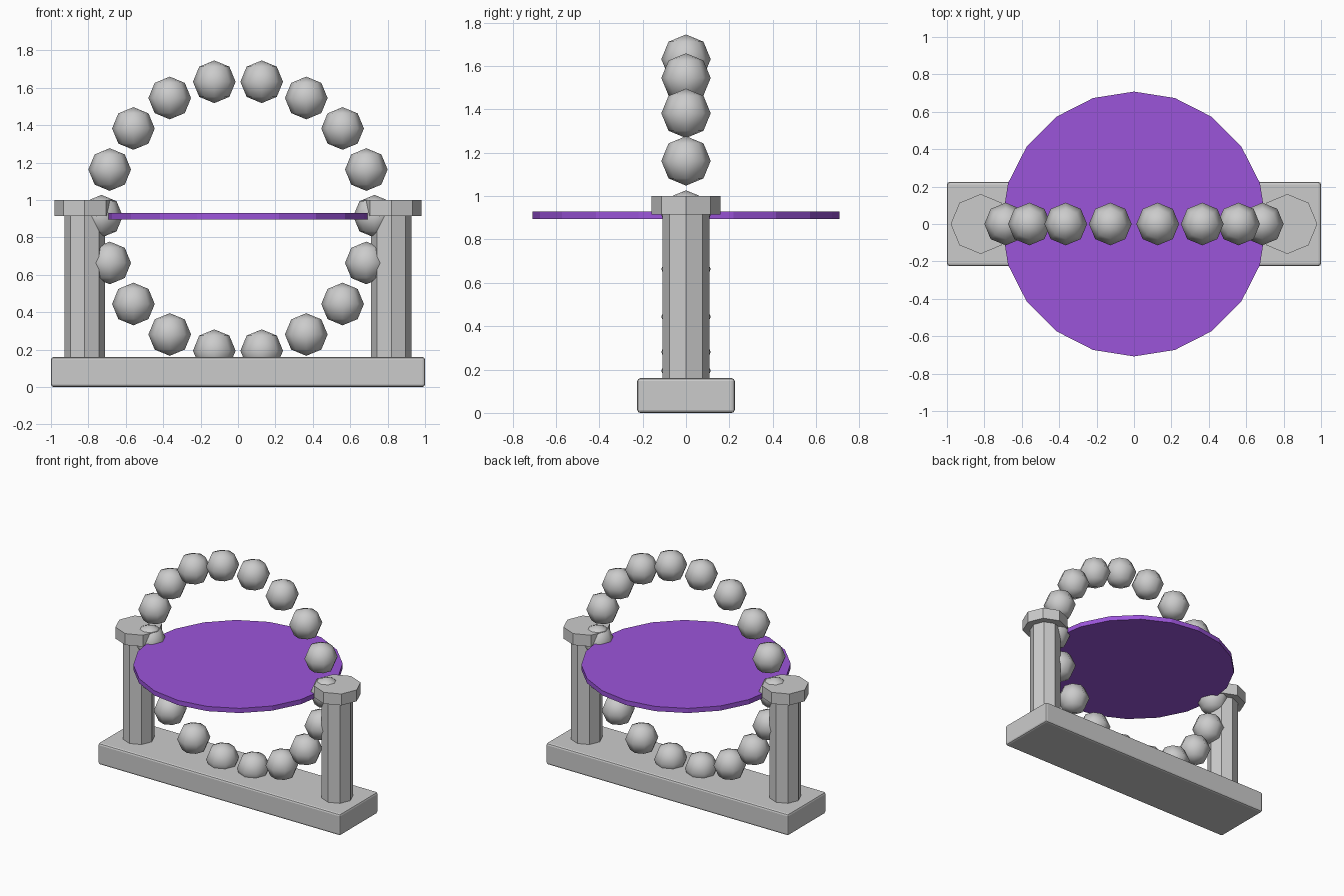
import bpy, math

if "Cube" in bpy.data.objects:
    bpy.data.objects.remove(bpy.data.objects["Cube"])


def finish(name, smooth=None):
    obj = bpy.context.object
    obj.name = name
    if smooth:
        bpy.ops.object.shade_smooth_by_angle(angle=math.radians(smooth))
    return obj


def prism(name, sides, radius, z0, z1, x=0):
    bpy.ops.mesh.primitive_cylinder_add(vertices=sides, radius=radius, depth=z1 - z0,
                                        location=(x, 0, (z0 + z1) / 2))
    return finish(name)


# base slab with softened edges
bpy.ops.mesh.primitive_cube_add(size=1, location=(0, 0, 0.08))
base = bpy.context.object
base.scale = (2.0, 0.45, 0.16)
bpy.ops.object.transform_apply(location=False, rotation=False, scale=True)
bevel = base.modifiers.new("soft_edges", 'BEVEL')
bevel.width = 0.014
bevel.segments = 2
finish("base")

# octagonal posts with wider caps
for side, x in (("left", -0.82), ("right", 0.82)):
    prism(side + "_post", 8, 0.108, 0.0, 0.96, x)
    prism(side + "_post_cap", 8, 0.16, 0.915, 1.0, x)

# upright ring of low-poly stones
RING_Z, RING_R, COUNT = 0.913, 0.73, 18
for i in range(COUNT):
    a = 2 * math.pi * i / COUNT
    bpy.ops.mesh.primitive_uv_sphere_add(
        segments=8, ring_count=4, radius=0.114,
        location=(RING_R * math.cos(a), 0, RING_Z + RING_R * math.sin(a)))
    finish(f"ring_stone_{i + 1}", 60)

# flat purple disc across the ring
disc = prism("purple_disc", 20, 0.708, 0.895, 0.93)
mat = bpy.data.materials.new("purple")
mat.diffuse_color = (0.33, 0.09, 0.70, 1)
mat.use_nodes = True
mat.node_tree.nodes["Principled BSDF"].inputs["Base Color"].default_value = mat.diffuse_color
disc.data.materials.append(mat)
